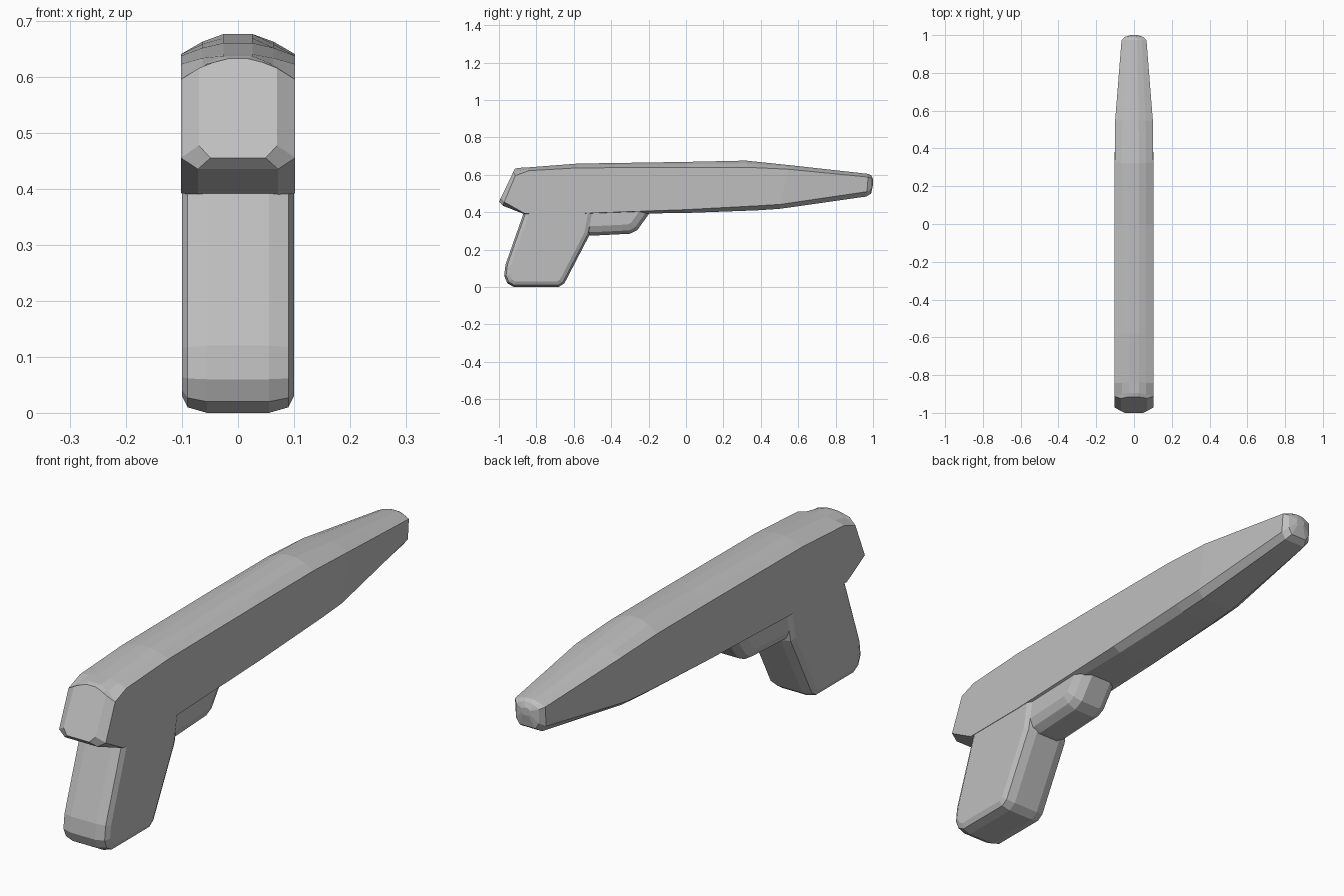
import bpy
import bmesh
from mathutils import Vector

cube = bpy.data.objects.get("Cube")
if cube:
    bpy.data.objects.remove(cube, do_unlink=True)

grey = bpy.data.materials.new("plain_grey")
grey.use_nodes = True
GREY = (0.52, 0.52, 0.52, 1)
grey.diffuse_color = GREY
grey.node_tree.nodes["Principled BSDF"].inputs["Base Color"].default_value = GREY


def loft(name, rings):
    """Skin a list of equal-length closed rings and cap both ends."""
    bm = bmesh.new()
    loops = [[bm.verts.new(p) for p in ring] for ring in rings]
    for a, b in zip(loops, loops[1:]):
        n = len(a)
        for i in range(n):
            j = (i + 1) % n
            bm.faces.new((a[i], a[j], b[j], b[i]))
    bm.faces.new(loops[0])
    bm.faces.new(loops[-1])
    bmesh.ops.recalc_face_normals(bm, faces=bm.faces)
    mesh = bpy.data.meshes.new(name)
    bm.to_mesh(mesh)
    bm.free()
    mesh.materials.append(grey)
    obj = bpy.data.objects.new(name, mesh)
    bpy.context.collection.objects.link(obj)
    return obj


def section(y_low, y_high, w, z_bottom, z_side, z_shoulder, z_top):
    """Mirrored body section, leaning from y_low at the base to y_high on top."""
    rise = z_top - z_shoulder
    half = [(w * 0.7, z_bottom), (w, z_side), (w, z_shoulder),
            (w * 0.62, z_shoulder + rise * 0.62), (w * 0.25, z_top)]
    outline = half + [(-x, z) for x, z in reversed(half)]
    lean = (y_high - y_low) / (z_top - z_bottom)
    return [(x, y_low + lean * (z - z_bottom), z) for x, z in outline]


def inset(profile, d):
    """Move a counter-clockwise (y, z) outline inward by d."""
    pts = [Vector(p) for p in profile]
    out = []
    for i, p in enumerate(pts):
        u = (p - pts[i - 1]).normalized()
        v = (pts[(i + 1) % len(pts)] - p).normalized()
        n = Vector((-u.y - v.y, u.x + v.x)).normalized()
        out.append(p + n * d / max(0.5, n.dot(Vector((-u.y, u.x)))))
    return out


def slab(name, profile, steps):
    """Outline spread across x, with rounded rims given as (x, inset) steps."""
    full = [(-x, d) for x, d in reversed(steps)] + steps
    return loft(name, [[(x, p.x, p.y) for p in inset(profile, d)] for x, d in full])


# Long body, from the blunt rear to the tapered muzzle
loft("body", [
    section(-1.0, -0.915, 0.07, 0.455, 0.477, 0.615, 0.632),
    section(-0.98, -0.895, 0.102, 0.435, 0.455, 0.595, 0.637),
    section(-0.86, -0.84, 0.102, 0.388, 0.392, 0.622, 0.64),
    section(-0.58, -0.58, 0.102, 0.389, 0.393, 0.637, 0.66),
    section(0.0, 0.0, 0.102, 0.396, 0.414, 0.64, 0.669),
    section(0.38, 0.32, 0.102, 0.41, 0.434, 0.64, 0.676),
    section(0.5, 0.55, 0.1, 0.418, 0.442, 0.63, 0.652),
    section(0.965, 0.975, 0.066, 0.484, 0.51, 0.588, 0.605),
    section(0.99, 0.99, 0.05, 0.5, 0.525, 0.58, 0.597),
    section(1.0, 1.0, 0.018, 0.548, 0.555, 0.57, 0.578),
])

# Raked grip with a rounded heel
slab("grip",
     [(-0.85, 0.46), (-0.87, 0.39), (-0.965, 0.12), (-0.972, 0.06), (-0.955, 0.02),
      (-0.92, 0.0), (-0.68, 0.0), (-0.65, 0.02), (-0.515, 0.28), (-0.48, 0.46)],
     [(0.055, 0), (0.09, 0.01), (0.1, 0.03)])

# Solid trigger guard under the body
slab("trigger_guard",
     [(-0.6, 0.5), (-0.6, 0.275), (-0.5, 0.275), (-0.3, 0.285),
      (-0.26, 0.305), (-0.195, 0.395), (-0.12, 0.5)],
     [(0.045, 0), (0.075, 0.018), (0.09, 0.05)])
